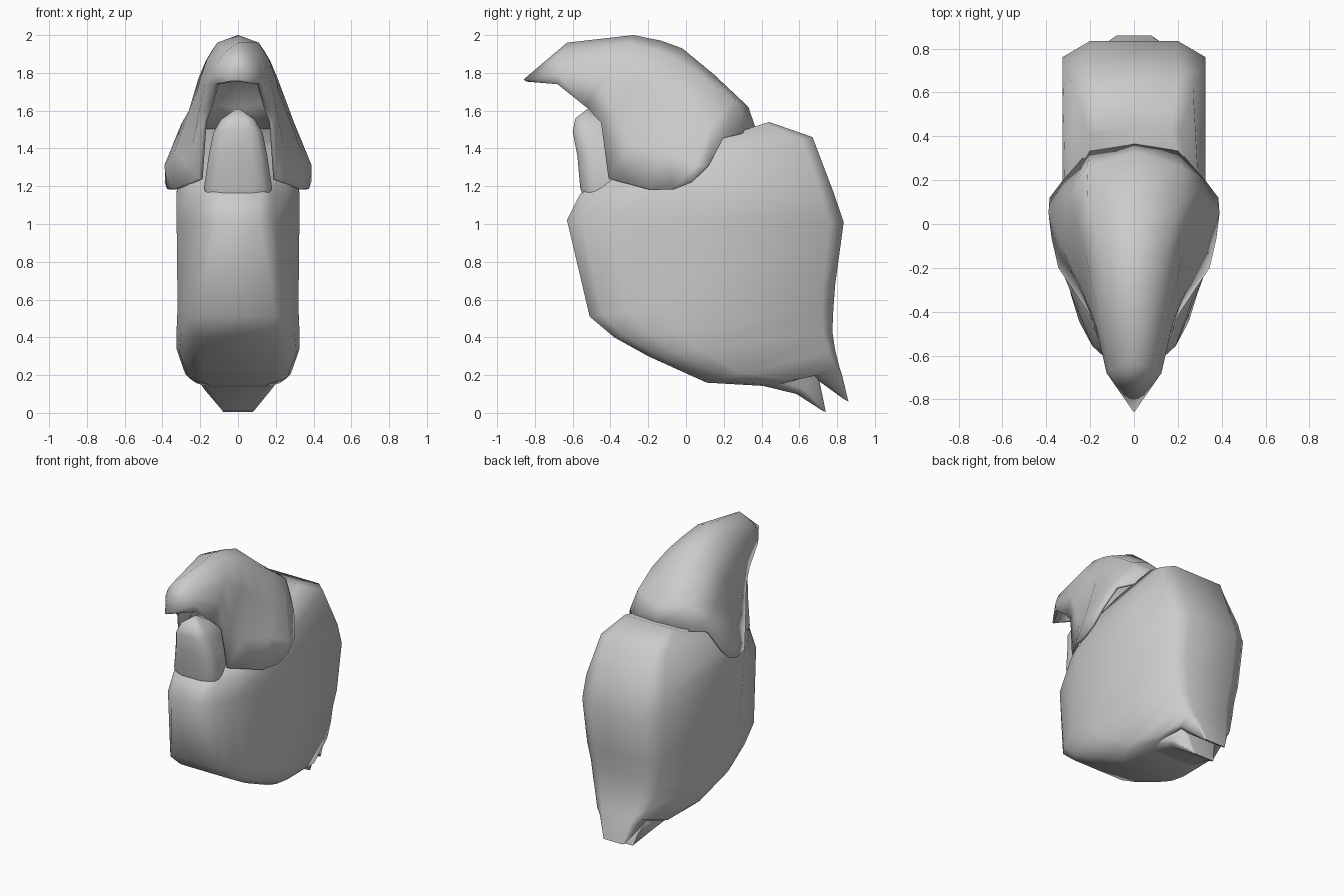
import bpy, bmesh, math


def loft(name, rings, closed=True, angle=60):
    """Skin a list of equal-length point rings; closed rings get end caps."""
    bm = bmesh.new()
    vs = [[bm.verts.new(p) for p in r] for r in rings]
    n = len(vs[0])
    for a, b in zip(vs, vs[1:]):
        for i in range(n if closed else n - 1):
            j = (i + 1) % n
            bm.faces.new((a[i], a[j], b[j], b[i]))
    if closed:
        bm.faces.new(vs[0])
        bm.faces.new(vs[-1])
    bmesh.ops.remove_doubles(bm, verts=bm.verts, dist=0.0005)
    bmesh.ops.recalc_face_normals(bm, faces=bm.faces)
    me = bpy.data.meshes.new(name)
    bm.to_mesh(me)
    bm.free()
    ob = bpy.data.objects.new(name, me)
    bpy.context.collection.objects.link(ob)
    bpy.ops.object.select_all(action='DESELECT')
    bpy.context.view_layer.objects.active = ob
    ob.select_set(True)
    bpy.ops.object.shade_smooth_by_angle(angle=math.radians(angle))
    return ob


def slice_ring(front, back, widths, ts=(0, .05, .15, .28, .95, 1)):
    """Symmetric ring in the tilted plane from a front point to a back point."""
    half = [(w, front[0] + (back[0] - front[0]) * t,
             front[1] + (back[1] - front[1]) * t) for w, t in zip(widths, ts)]
    return half + [(-x, y, z) for x, y, z in reversed(half)]


# Body: fanned slices from the rear tail tip up to the shoulders
body = [
    ((.84, .07), (.86, .06), (.09, .09, .09, .09, .08, .08)),
    ((.66, .20), (.825, .205), (.12, .14, .16, .17, .14, .115)),
    ((.46, .14), (.81, .25), (.14, .18, .22, .24, .18, .13)),
    ((.11, .16), (.79, .33), (.18, .22, .26, .28, .22, .15)),
    ((-.20, .30), (.775, .43), (.20, .26, .31, .325, .26, .165)),
    ((-.38, .40), (.78, .55), (.21, .26, .30, .325, .28, .18)),
    ((-.51, .51), (.79, .68), (.20, .25, .29, .32, .31, .20)),
    ((-.63, 1.02), (.835, 1.01), (.11, .19, .25, .325, .325, .20)),
    ((-.56, 1.16), (.78, 1.17), (.13, .18, .26, .325, .325, .20)),
    ((-.41, 1.24), (.67, 1.46), (.15, .18, .25, .31, .27, .20)),
    ((.0, 1.40), (.44, 1.54), (.17, .20, .23, .25, .21, .17)),
]
loft("body", [slice_ring(*r) for r in body], angle=70)

# Lower prong of the forked tail
prong = [
    ((.40, .145), (.64, .30), (.15, .18, .21, .22, .2, .16)),
    ((.585, .10), (.70, .20), (.13, .15, .17, .18, .14, .11)),
    ((.725, .01), (.74, .005), (.08, .08, .08, .08, .08, .08)),
]
loft("tail_prong", [slice_ring(*r) for r in prong], angle=70)

# Face: rounded block under the hood
face = [
    ((-.54, 1.13), (-.28, 1.13), .165), ((-.56, 1.19), (-.28, 1.2), .18),
    ((-.575, 1.36), (-.29, 1.36), .155), ((-.60, 1.49), (-.32, 1.47), .13),
    ((-.585, 1.56), (-.38, 1.54), .09), ((-.52, 1.61), (-.48, 1.605), .012),
]
loft("face", [slice_ring(f, b, (w * .45, w * .75, w * .92, w, w * .95, w * .7))
              for f, b, w in face])

# Hood: open shell, each rib runs from the crest down to the lower edge
ribs = [
    [(0, -.86, 1.765)] * 5,
    [(0, -.63, 1.96), (.07, -.65, 1.91), (.11, -.67, 1.85), (.125, -.68, 1.79), (.12, -.68, 1.74)],
    [(0, -.28, 2.0), (.11, -.30, 1.96), (.165, -.38, 1.87), (.175, -.46, 1.74), (.155, -.53, 1.62)],
    [(0, -.13, 1.97), (.14, -.15, 1.915), (.20, -.24, 1.77), (.205, -.38, 1.6), (.185, -.45, 1.54)],
    [(0, -.02, 1.93), (.17, -.04, 1.865), (.22, -.14, 1.69), (.24, -.30, 1.42), (.205, -.41, 1.24)],
    [(0, .15, 1.79), (.21, .10, 1.77), (.26, .01, 1.60), (.335, -.10, 1.39), (.345, -.20, 1.185)],
    [(0, .33, 1.62), (.215, .26, 1.66), (.30, .14, 1.53), (.39, .05, 1.31), (.375, -.07, 1.185)],
    [(0, .375, 1.49), (.20, .34, 1.49), (.325, .20, 1.46), (.385, .12, 1.31), (.388, .03, 1.22)],
]
hood = loft("hood", [[(-x, y, z) for x, y, z in reversed(r[1:])] + r for r in ribs],
            closed=False, angle=70)
# keep the shell facing outwards, then give it thickness inwards
crest = max(hood.data.polygons, key=lambda p: p.center.z)
if crest.normal.z < 0:
    hood.data.flip_normals()
shell = hood.modifiers.new("shell", 'SOLIDIFY')
shell.thickness = 0.02
shell.offset = -1
